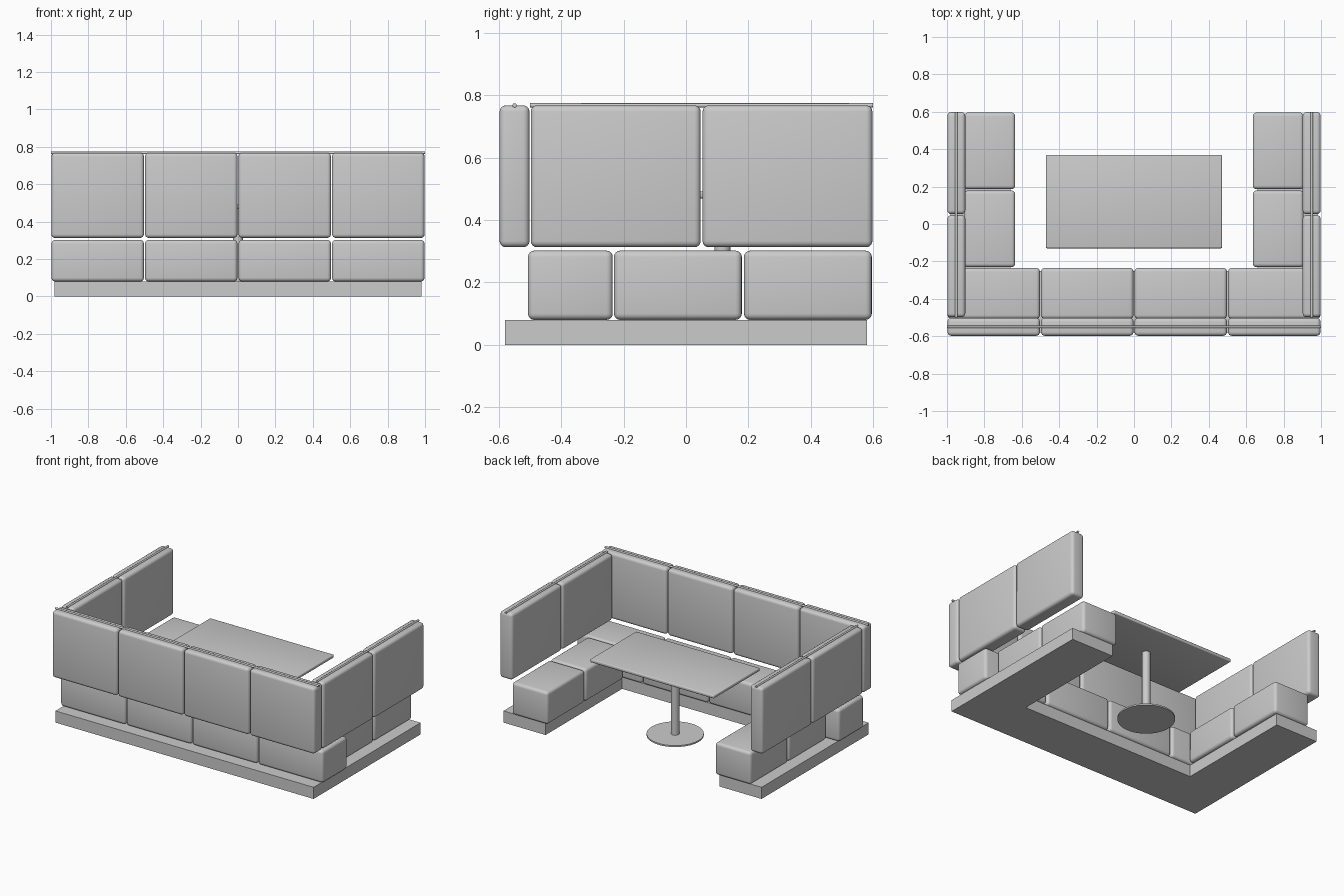
import bpy, bmesh, math

if "Cube" in bpy.data.objects:
    bpy.data.objects.remove(bpy.data.objects["Cube"])

grey = bpy.data.materials.new("plain_grey")
grey.diffuse_color = (0.6, 0.6, 0.6, 1)
grey.use_nodes = True
grey.node_tree.nodes["Principled BSDF"].inputs["Base Color"].default_value = grey.diffuse_color


def finish(name, bm, smooth=True):
    bmesh.ops.recalc_face_normals(bm, faces=bm.faces)
    me = bpy.data.meshes.new(name)
    bm.to_mesh(me)
    bm.free()
    me.materials.append(grey)
    ob = bpy.data.objects.new(name, me)
    bpy.context.collection.objects.link(ob)
    if smooth:
        bpy.ops.object.select_all(action='DESELECT')
        ob.select_set(True)
        bpy.context.view_layer.objects.active = ob
        bpy.ops.object.shade_smooth_by_angle(angle=math.radians(40))
    return ob


def box(name, x, y, z, radius, segments=4):
    """Rounded box from (min, max) ranges."""
    bm = bmesh.new()
    bmesh.ops.create_cube(bm, size=1)
    for v in bm.verts:
        v.co = [r[0] if c < 0 else r[1] for c, r in zip(v.co, (x, y, z))]
    bmesh.ops.bevel(bm, geom=bm.edges[:], offset=radius, segments=segments,
                    profile=0.5, affect='EDGES')
    return finish(name, bm)


def cylinder(name, r, z0, z1, y, sides=48):
    bm = bmesh.new()
    bmesh.ops.create_cone(bm, cap_ends=True, segments=sides,
                          radius1=r, radius2=r, depth=z1 - z0)
    bmesh.ops.translate(bm, verts=bm.verts, vec=(0, y, (z0 + z1) / 2))
    return finish(name, bm)


def rail(name, a, b):
    """Thin piping along the top of the backrests."""
    cu = bpy.data.curves.new(name, 'CURVE')
    cu.dimensions = '3D'
    cu.bevel_depth = 0.007
    cu.bevel_resolution = 2
    cu.use_fill_caps = True
    sp = cu.splines.new('POLY')
    sp.points.add(1)
    sp.points[0].co = (*a, 1)
    sp.points[1].co = (*b, 1)
    cu.materials.append(grey)
    ob = bpy.data.objects.new(name, cu)
    bpy.context.collection.objects.link(ob)


# U-shaped plinth
bm = bmesh.new()
outline = [(-0.98, -0.58), (0.98, -0.58), (0.98, 0.58), (0.66, 0.58),
           (0.66, -0.25), (-0.66, -0.25), (-0.66, 0.58), (-0.98, 0.58)]
face = bm.faces.new([bm.verts.new((x, y, 0)) for x, y in outline])
ext = bmesh.ops.extrude_face_region(bm, geom=[face])
bmesh.ops.translate(bm, vec=(0, 0, 0.08),
                    verts=[g for g in ext["geom"] if isinstance(g, bmesh.types.BMVert)])
finish("plinth", bm, smooth=False)

SEAT_Z, BACK_Z = (0.08, 0.302), (0.313, 0.768)

# Front row: four seats and four backrests
for i in range(4):
    x = (-0.997 + 0.5 * i, -0.503 + 0.5 * i)
    box(f"front_seat_{i + 1}", x, (-0.507, -0.235), SEAT_Z, 0.02)
    box(f"front_backrest_{i + 1}", x, (-0.598, -0.502), BACK_Z, 0.02)
rail("front_rail", (-1, -0.55, 0.768), (1, -0.55, 0.768))

# Side arms, mirrored
for side, s in (("left", -1), ("right", 1)):
    def span(a, b):
        return tuple(sorted((a * s, b * s)))
    for i, y in enumerate([(-0.231, 0.179), (0.186, 0.596)]):
        box(f"{side}_seat_{i + 1}", span(0.635, 0.907), y, SEAT_Z, 0.02)
    for i, y in enumerate([(-0.498, 0.047), (0.053, 0.598)]):
        box(f"{side}_backrest_{i + 1}", span(0.902, 0.998), y, BACK_Z, 0.02)
    rail(f"{side}_rail", (0.95 * s, -0.5, 0.768), (0.95 * s, 0.6, 0.768))

# Pedestal table
box("table_top", (-0.47, 0.47), (-0.13, 0.37), (0.47, 0.492), 0.006, 3)
cylinder("table_column", 0.026, 0.005, 0.472, 0.117, 32)
cylinder("table_foot", 0.178, 0.0, 0.01, 0.117)
